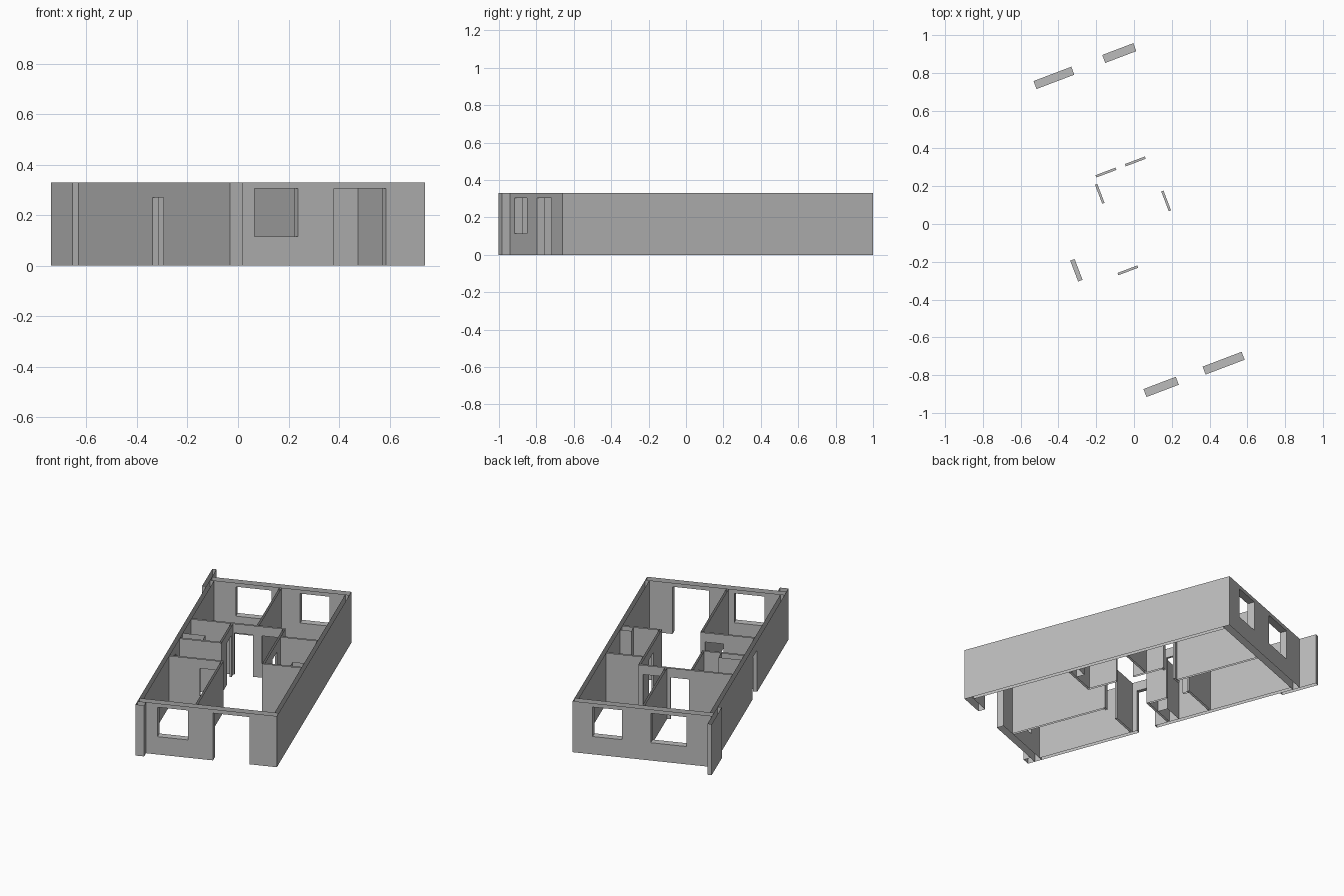
import bpy, bmesh, math
from mathutils import Vector

cube = bpy.data.objects.get("Cube")
if cube:
    bpy.data.objects.remove(cube)

HEIGHT = 0.33
DOOR = (0.0, 0.27)          # inner door opening, bottom and top
TALL_DOOR = (0.0, 0.305)
WINDOW = (0.115, 0.305)
WIDTH, DEPTH = 0.842, 1.776
OUTER, SIDE, THIN = 0.045, 0.025, 0.013
ORIGIN, TURN = (0.74, -0.66, 0), math.radians(20.8)

plaster = bpy.data.materials.new("grey plaster")
plaster.use_nodes = True
GREY = (0.5, 0.5, 0.5, 1)
plaster.diffuse_color = GREY
plaster.node_tree.nodes["Principled BSDF"].inputs["Base Color"].default_value = GREY


def wall(name, axis, start, end, near, far, openings=(), caps=""):
    """Hollow wall sheet, open at top and bottom; openings are (from, to, (sill, head))."""
    bm = bmesh.new()

    def point(t, d, z):
        return Vector((t, d, z)) if axis == "x" else Vector((d, t, z))

    def quad(corners, normal):
        pts = [point(*c) for c in corners]
        if (pts[1] - pts[0]).cross(pts[2] - pts[0]).dot(point(*normal)) < 0:
            pts.reverse()
        bm.faces.new([bm.verts.new(p) for p in pts])

    def side(t0, t1, z0, z1):
        for d, n in ((near, -1), (far, 1)):
            quad([(t0, d, z0), (t1, d, z0), (t1, d, z1), (t0, d, z1)], (0, n, 0))

    def across(t, z0, z1, n):
        quad([(t, near, z0), (t, far, z0), (t, far, z1), (t, near, z1)], (n, 0, 0))

    def level(t0, t1, z, n):
        quad([(t0, near, z), (t1, near, z), (t1, far, z), (t0, far, z)], (0, 0, n))

    at = start
    for t0, t1, (sill, head) in sorted(openings):
        side(at, t0, 0, HEIGHT)
        side(t0, t1, head, HEIGHT)
        across(t0, sill, head, 1)
        across(t1, sill, head, -1)
        level(t0, t1, head, -1)
        if sill > 0:
            side(t0, t1, 0, sill)
            level(t0, t1, sill, 1)
        at = t1
    side(at, end, 0, HEIGHT)
    if "s" in caps:
        across(start, 0, HEIGHT, -1)
    if "e" in caps:
        across(end, 0, HEIGHT, 1)

    bmesh.ops.remove_doubles(bm, verts=bm.verts[:], dist=0.0001)
    mesh = bpy.data.meshes.new(name)
    bm.to_mesh(mesh)
    bm.free()
    mesh.materials.append(plaster)
    ob = bpy.data.objects.new(name, mesh)
    ob.location = ORIGIN
    ob.rotation_euler.z = TURN
    bpy.context.collection.objects.link(ob)


def partition(name, axis, start, end, middle, openings=(), caps=""):
    wall(name, axis, start, end, middle - THIN / 2, middle + THIN / 2, openings, caps)


# Outer shell
wall("front_wall", "x", -WIDTH, 0, 0, OUTER,
     [(-0.721, -0.538, WINDOW), (-0.386, -0.165, TALL_DOOR)], "se")
wall("back_wall", "x", -WIDTH, 0, DEPTH - OUTER, DEPTH,
     [(-0.686, -0.472, WINDOW), (-0.297, -0.121, WINDOW)], "se")
wall("entrance_side_wall", "y", OUTER, DEPTH - OUTER, -WIDTH, SIDE - WIDTH,
     [(0.70, 0.818, DOOR)])
wall("plain_side_wall", "y", OUTER, DEPTH - OUTER, -SIDE, 0)

# Projecting fins at the entrance side
wall("front_fin", "y", -0.046, 0, -WIDTH, -0.79, caps="s")
wall("back_fin", "y", 1.645, 1.885, -0.867, -WIDTH, caps="se")

# Partitions
inner = SIDE - WIDTH
partition("hall_partition", "x", inner, -0.249, 1.187,
          [(-0.556, -0.443, DOOR), (-0.39, -0.277, DOOR)], "e")
partition("back_room_divider", "y", 1.193, DEPTH - OUTER, -0.416)
partition("front_room_partition", "x", inner, -0.49, 0.662, [(-0.631, -0.519, DOOR)], "e")
partition("front_room_divider", "y", OUTER, 0.656, -0.497)
partition("bathroom_partition", "x", inner, -0.563, 0.91, caps="e")
partition("bathroom_door_wall", "y", 0.916, 1.181, -0.57, [(1.04, 1.147, DOOR)])
partition("kitchen_door_wall", "y", 0.684, 1.181, -0.255, [(0.878, 0.99, DOOR)], "s")
partition("kitchen_front_partition", "x", -0.249, -SIDE, 0.69)
partition("kitchen_back_partition", "x", -0.249, -SIDE, 1.075)

# Service shafts
wall("bathroom_shaft", "x", inner, -0.68, 0.917, 0.98, caps="e")
wall("kitchen_shaft", "x", -0.095, -SIDE, 0.697, 0.75, caps="s")
